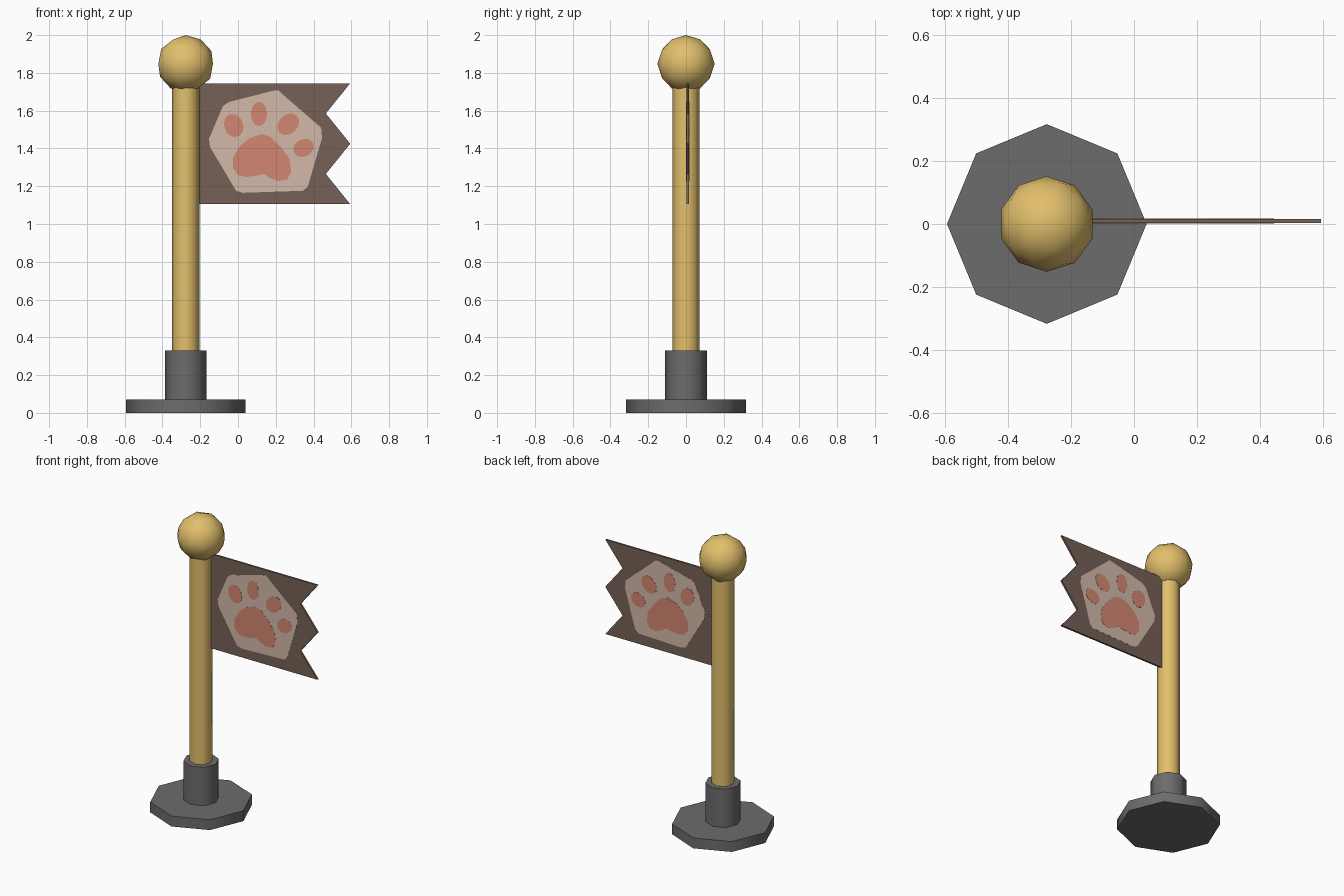
import bpy, bmesh, math

if "Cube" in bpy.data.objects:
    bpy.data.objects.remove(bpy.data.objects["Cube"])

PX = -0.277                 # pole axis
FRONT, BACK = 0.003, 0.016  # flag faces in y


def material(name, rgb):
    m = bpy.data.materials.new(name)
    lin = [((c / 255 + 0.055) / 1.055) ** 2.4 for c in rgb]
    m.diffuse_color = (*lin, 1)
    m.use_nodes = True
    m.node_tree.nodes["Principled BSDF"].inputs["Base Color"].default_value = m.diffuse_color
    return m


gold = material("gold", (226, 191, 108))
grey = material("dark grey", (108, 108, 108))
brown = material("brown", (118, 97, 87))
cream = material("cream", (210, 185, 169))
salmon = material("salmon", (210, 135, 114))


def finish(ob, name, mat):
    ob.name = name
    ob.data.materials.append(mat)
    return ob


def smooth(ob):
    bpy.ops.object.select_all(action='DESELECT')
    ob.select_set(True)
    bpy.context.view_layer.objects.active = ob
    bpy.ops.object.shade_smooth_by_angle(angle=math.radians(50))


def post(name, r, z0, z1, mat):
    bpy.ops.mesh.primitive_cylinder_add(vertices=8, radius=r, depth=z1 - z0,
                                        location=(PX, 0, (z0 + z1) / 2))
    smooth(finish(bpy.context.object, name, mat))


def slab(name, pts, y0, y1, mat):
    """Extrude an x-z outline from y0 to y1."""
    bm = bmesh.new()
    face = bm.faces.new([bm.verts.new((x, y0, z)) for x, z in pts])
    res = bmesh.ops.extrude_face_region(bm, geom=[face])
    for v in res["geom"]:
        if isinstance(v, bmesh.types.BMVert):
            v.co.y = y1
    bmesh.ops.recalc_face_normals(bm, faces=bm.faces)
    me = bpy.data.meshes.new(name)
    bm.to_mesh(me)
    bm.free()
    ob = bpy.data.objects.new(name, me)
    bpy.context.collection.objects.link(ob)
    return finish(ob, name, mat)


def plates(name, pts, lift, mat):
    """Thin painted plate on both sides of the flag."""
    slab(name + "_front", pts, FRONT - lift, FRONT + 0.001, mat)
    slab(name + "_back", pts, BACK - 0.001, BACK + lift, mat)


def oval(cx, cz, rx, rz, tilt, n=16):
    t = math.radians(tilt)
    out = []
    for i in range(n):
        a = 2 * math.pi * i / n
        u, w = rx * math.cos(a), rz * math.sin(a)
        out.append((cx + u * math.cos(t) - w * math.sin(t),
                    cz + u * math.sin(t) + w * math.cos(t)))
    return out


# Stand and pole
post("base", 0.317, 0, 0.07, grey)
post("collar", 0.11, 0.06, 0.33, grey)
post("pole", 0.072, 0.3, 1.74, gold)

# Ball on top
bpy.ops.mesh.primitive_ico_sphere_add(subdivisions=2, radius=0.152,
                                      location=(PX, 0, 1.848))
smooth(finish(bpy.context.object, "ball", gold))

# Flag with zigzag end
slab("flag", [(-0.23, 1.105), (0.594, 1.105), (0.465, 1.265), (0.594, 1.425),
              (0.465, 1.585), (0.594, 1.745), (-0.23, 1.745)], FRONT, BACK, brown)

# Cream patch with clipped corners
plates("patch", [(0.18, 1.704), (0.212, 1.709), (0.24, 1.683), (0.44, 1.51),
                 (0.445, 1.455), (0.37, 1.2), (0.345, 1.176), (0.025, 1.165),
                 (-0.01, 1.176), (-0.148, 1.407), (-0.154, 1.45),
                 (-0.08, 1.624), (-0.048, 1.646)], 0.001, cream)

# Paw print
plates("paw_pad", [(0.127, 1.476), (0.175, 1.46), (0.228, 1.407), (0.273, 1.344),
                   (0.281, 1.275), (0.26, 1.235), (0.212, 1.227), (0.17, 1.243),
                   (0.138, 1.265), (0.095, 1.255), (0.042, 1.249), (0, 1.259),
                   (-0.026, 1.296), (-0.026, 1.354), (0.011, 1.413),
                   (0.063, 1.455)], 0.002, salmon)
toes = [(-0.023, 1.521, 0.05, 0.062, 20), (0.111, 1.583, 0.043, 0.064, 0),
        (0.266, 1.528, 0.05, 0.064, -45), (0.347, 1.403, 0.046, 0.056, -65)]
for i, t in enumerate(toes):
    plates(f"toe_{i + 1}", oval(*t), 0.002, salmon)
